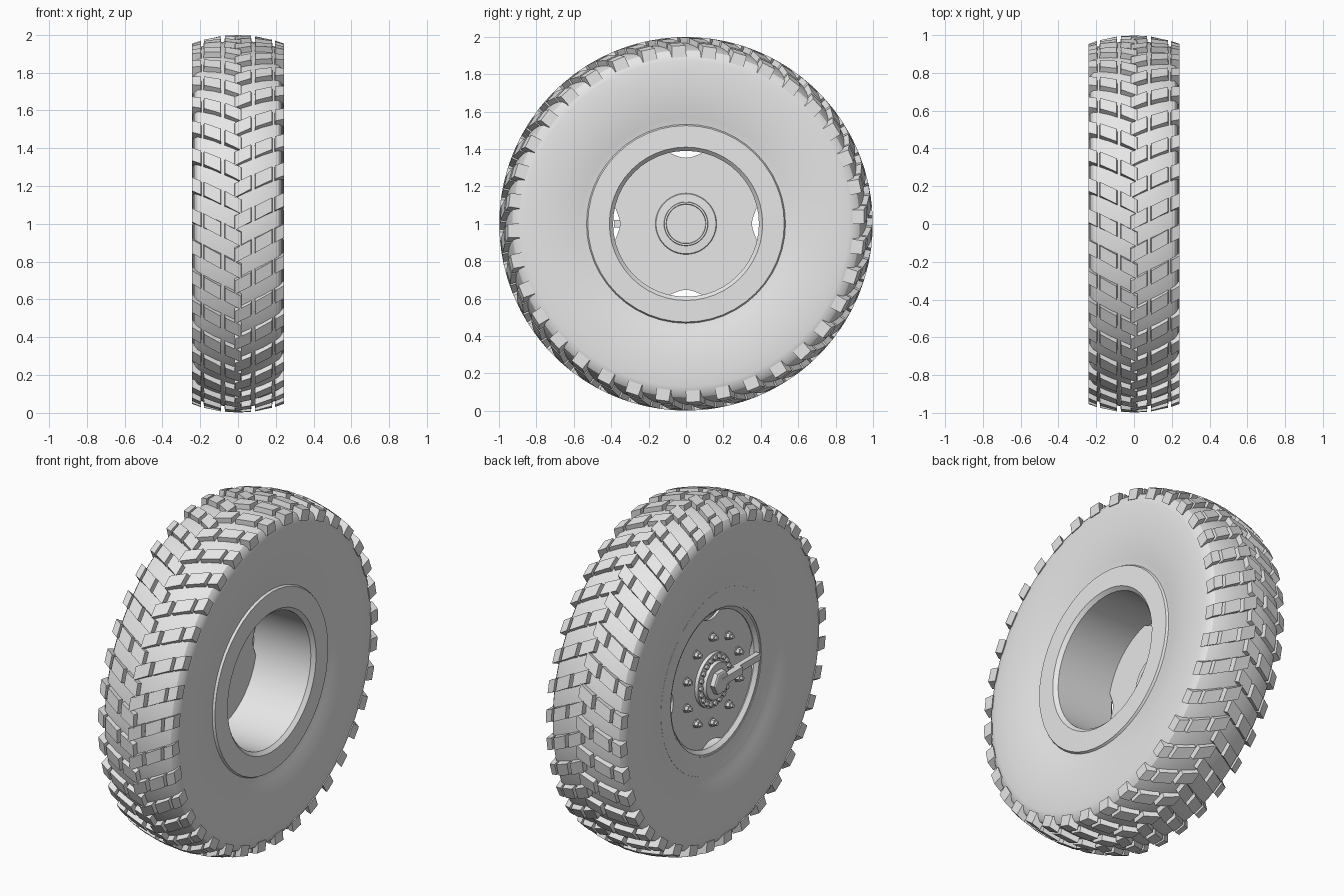
import bpy, bmesh
from math import sin, cos, pi, tau

cube = bpy.data.objects.get("Cube")
if cube:
    bpy.data.objects.remove(cube, do_unlink=True)

grey = bpy.data.materials.new("plain grey")
grey.use_nodes = True
grey.diffuse_color = (0.8, 0.8, 0.8, 1)
grey.node_tree.nodes["Principled BSDF"].inputs["Base Color"].default_value = (0.8, 0.8, 0.8, 1)


def polar(x, r, a, y=0, z=0):
    """Point at radius r and angle a round the axle (angle 0 faces the front)."""
    return (x, y - r * cos(a), 1 + z + r * sin(a))


def revolve(bm, profile, n, y=0, z=0, closed=False):
    """Spin (x, radius) points round the x direction; radius 0 makes a pole."""
    rings = []
    for x, r in profile:
        count = n if r else 1
        rings.append([bm.verts.new(polar(x, r, tau * i / n, y, z)) for i in range(count)])
    pairs = list(zip(rings, rings[1:]))
    if closed:
        pairs.append((rings[-1], rings[0]))
    for p, q in pairs:
        for i in range(n):
            j = (i + 1) % n
            loop = [p[i % len(p)], p[j % len(p)], q[j % len(q)], q[i % len(q)]]
            bm.faces.new(list(dict.fromkeys(loop)))


def finish(name, bm, smooth=True):
    bmesh.ops.recalc_face_normals(bm, faces=bm.faces)
    mesh = bpy.data.meshes.new(name)
    bm.to_mesh(mesh)
    bm.free()
    mesh.materials.append(grey)
    obj = bpy.data.objects.new(name, mesh)
    bpy.context.collection.objects.link(obj)
    if smooth:
        bpy.ops.object.select_all(action="DESELECT")
        obj.select_set(True)
        bpy.context.view_layer.objects.active = obj
        bpy.ops.object.shade_smooth_by_angle(angle=pi / 6)


def crown(x):
    """Radius of the tyre body under the tread."""
    return 0.968 - 0.045 * (x / 0.24) ** 2


# Tyre body
half = [(0.195, 0.42), (0.205, 0.53), (0.215, 0.57), (0.23, 0.65), (0.238, 0.73),
        (0.24, 0.8), (0.238, 0.87), (0.232, 0.905), (0.215, 0.928)]
half += [(x, crown(x)) for x in (0.18, 0.12, 0.06)]
bm = bmesh.new()
revolve(bm, half + [(0, crown(0))] + [(-x, r) for x, r in reversed(half)], 108, closed=True)
finish("tyre_body", bm)

# Rim barrel with its two flanges
bm = bmesh.new()
revolve(bm, [(0.2, 0.535), (0.218, 0.525), (0.22, 0.41), (0.2, 0.39), (-0.17, 0.39),
             (-0.19, 0.41), (-0.205, 0.525), (-0.19, 0.535), (-0.16, 0.425), (0.16, 0.425)],
        48, closed=True)
finish("rim_barrel", bm)

# Tread blocks in two staggered halves that meet in a chevron
ROWS = 36
PITCH = tau / ROWS
SPANS = [(-0.02, 0.072), (0.088, 0.183), (0.194, 0.242)]


def tread_block(bm, side, x0, x1, base):
    corners = [(x0, -0.5), (x1, -0.5), (x1, 0.5), (x0, 0.5)]
    mid = (x0 + x1) / 2
    rings = []
    for lift, grow in ((-0.03, 1.04), (0.031, 0.93)):
        ring = []
        for x, v in corners:
            outer = x > 0.24
            xx = x if outer else mid + (x - mid) * grow
            angle = base + 0.5 * x + v * 0.082 * grow
            ring.append(bm.verts.new(polar(side * xx, crown(xx) + lift, angle)))
        rings.append(ring)
    bm.faces.new(rings[0])
    bm.faces.new(rings[1])
    for i in range(4):
        j = (i + 1) % 4
        bm.faces.new([rings[0][i], rings[0][j], rings[1][j], rings[1][i]])


bm = bmesh.new()
for row in range(ROWS):
    for side in (-1, 1):
        for x0, x1 in SPANS:
            tread_block(bm, side, x0, x1, (row + 0.25 * side) * PITCH - 0.03)
finish("tread_blocks", bm, smooth=False)

# Wheel disc with four scallops round its edge
bm = bmesh.new()
outline = []
for i in range(144):
    a = tau * i / 144
    off = abs((a + pi / 4) % (pi / 2) - pi / 4)
    dip = 0.045 * cos(off / 0.26 * pi / 2) if off < 0.26 else 0
    outline.append((a, 0.398 - dip))
face = bm.faces.new([bm.verts.new(polar(-0.15, r, a)) for a, r in outline])
solid = bmesh.ops.extrude_face_region(bm, geom=[face])["geom"]
bmesh.ops.translate(bm, vec=(-0.015, 0, 0),
                    verts=[v for v in solid if isinstance(v, bmesh.types.BMVert)])
finish("wheel_disc", bm)

# Hub: raised collar on the inside, stepped flange on the outside
bm = bmesh.new()
revolve(bm, [(-0.152, 0.165), (-0.144, 0.16), (-0.142, 0.118), (-0.13, 0.116), (-0.13, 0.106),
             (-0.147, 0.104), (-0.147, 0)], 48)
revolve(bm, [(-0.16, 0.155), (-0.185, 0.155), (-0.187, 0.11), (-0.205, 0.105), (-0.207, 0)], 48)
finish("hub", bm)

# Hexagonal hub cap
bm = bmesh.new()
revolve(bm, [(-0.2, 0.07), (-0.232, 0.07), (-0.236, 0.062), (-0.236, 0)], 6)
finish("hub_cap", bm, smooth=False)

# Ring of small flange bolts
bm = bmesh.new()
for i in range(20):
    a = tau * i / 20
    revolve(bm, [(-0.18, 0.014), (-0.198, 0.014), (-0.2, 0.01), (-0.2, 0)], 6,
            0.133 * cos(a), 0.133 * sin(a))
finish("flange_bolts", bm, smooth=False)

# Wheel nuts with washers and stud ends
bm = bmesh.new()
for i in range(10):
    a = pi / 2 + tau * i / 10
    revolve(bm, [(-0.16, 0.026), (-0.171, 0.026), (-0.171, 0.021), (-0.19, 0.021),
                 (-0.192, 0.013), (-0.205, 0.012), (-0.205, 0)], 6,
            0.25 * cos(a), 0.25 * sin(a))
finish("wheel_nuts", bm, smooth=False)


def box(bm, xs, ys, zs):
    made = bmesh.ops.create_cube(bm, size=1)["verts"]
    for v in made:
        v.co = (xs[v.co.x > 0], ys[v.co.y > 0], 1 + zs[v.co.z > 0])


# Inflation arm running from the hub cap to the rim edge
bm = bmesh.new()
box(bm, (-0.238, -0.2), (-0.17, 0.0), (-0.022, 0.022))
box(bm, (-0.238, -0.185), (-0.19, -0.16), (-0.022, 0.022))
box(bm, (-0.215, -0.185), (-0.385, -0.17), (-0.02, 0.02))
finish("inflation_arm", bm, smooth=False)
